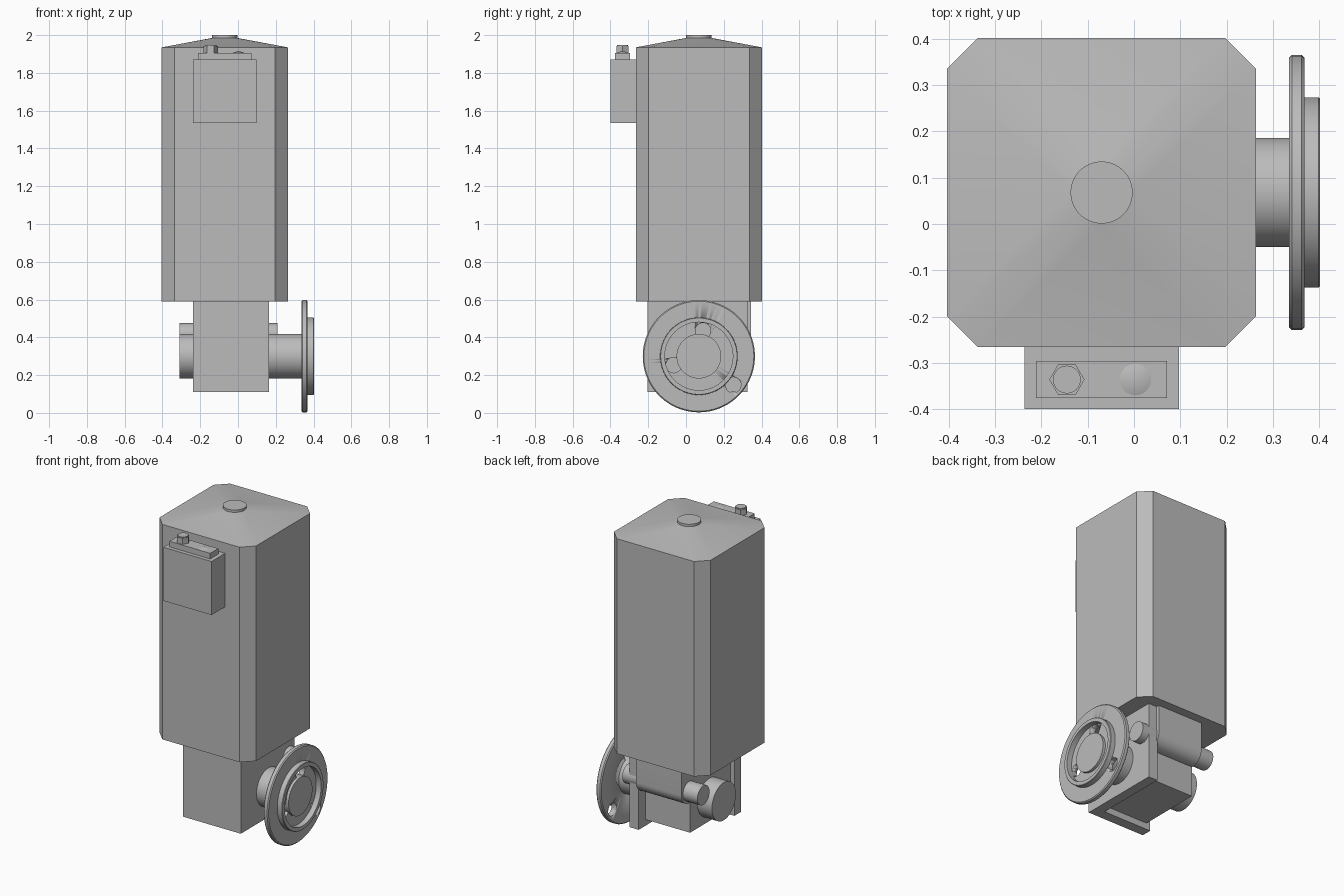
import bpy, bmesh, math
from mathutils import Matrix, Vector

cube = bpy.data.objects.get("Cube")
if cube:
    bpy.data.objects.remove(cube)

grey = bpy.data.materials.new("machine grey")
grey.use_nodes = True
colour = (0.5, 0.5, 0.5, 1)
grey.diffuse_color = colour
grey.node_tree.nodes["Principled BSDF"].inputs["Base Color"].default_value = colour


def finish(name, bm, smooth=False):
    bmesh.ops.recalc_face_normals(bm, faces=bm.faces)
    mesh = bpy.data.meshes.new(name)
    bm.to_mesh(mesh)
    bm.free()
    mesh.materials.append(grey)
    obj = bpy.data.objects.new(name, mesh)
    bpy.context.collection.objects.link(obj)
    if smooth:
        bpy.ops.object.select_all(action='DESELECT')
        obj.select_set(True)
        bpy.context.view_layer.objects.active = obj
        bpy.ops.object.shade_smooth_by_angle(angle=math.radians(30))
    return obj


def box(name, x, y, z):
    bm = bmesh.new()
    bmesh.ops.create_cube(bm, size=1)
    for v in bm.verts:
        v.co = [a + (b - a) * (c + 0.5) for (a, b), c in zip((x, y, z), v.co)]
    return finish(name, bm)


def extrude(name, points, direction):
    bm = bmesh.new()
    face = bm.faces.new([bm.verts.new(p) for p in points])
    new = bmesh.ops.extrude_face_region(bm, geom=[face], use_keep_orig=True)["geom"]
    bmesh.ops.translate(bm, vec=direction, verts=[g for g in new if isinstance(g, bmesh.types.BMVert)])
    return finish(name, bm, True)


def lathe(name, profile, origin, axis='X', sides=64):
    """Spin closed (radius, distance) profile about an axis through origin."""
    bm = bmesh.new()
    rings = []
    for r, d in profile:
        n = 1 if r == 0 else sides
        ring = []
        for i in range(n):
            a = math.tau * i / sides
            u, w = r * math.cos(a), r * math.sin(a)
            p = (d, u, w) if axis == 'X' else (u, w, d)
            ring.append(bm.verts.new(Vector(p) + Vector(origin)))
        rings.append(ring)
    for a, b in zip(rings, rings[1:]):
        for i in range(sides):
            quad = [a[i % len(a)], a[(i + 1) % len(a)], b[(i + 1) % len(b)], b[i % len(b)]]
            bm.faces.new(list(dict.fromkeys(quad)))
    return finish(name, bm, True)


def rod(name, r, start, end, origin, axis='X', sides=64):
    return lathe(name, [(0, start), (r, start), (r, end), (0, end)], origin, axis, sides)


# Motor housing: square column with chamfered corners
CX, CY, HALF, CUT = -0.07, 0.068, 0.334, 0.067
inner = HALF - CUT
octagon = []
for sx, sy in ((1, 1), (-1, 1), (-1, -1), (1, -1)):
    pair = [(sx * HALF, sy * inner), (sx * inner, sy * HALF)]
    octagon += pair if sx * sy > 0 else pair[::-1]
outline = [(CX + u, CY + v) for u, v in octagon]
extrude("motor_housing", [(x, y, 0.59) for x, y in outline], (0, 0, 1.345))

# Sloping roof lofted from the column outline to a circle
bm = bmesh.new()
low = [bm.verts.new((x, y, 1.935)) for x, y in outline]
high = [bm.verts.new((CX + 0.067 * math.cos(math.tau * i / 32),
                      CY + 0.067 * math.sin(math.tau * i / 32), 1.985)) for i in range(32)]
edges = [bm.edges.new((ring[i], ring[i - 1])) for ring in (low, high) for i in range(len(ring))]
bmesh.ops.bridge_loops(bm, edges=edges)
finish("motor_roof", bm, True)
rod("roof_cap", 0.067, 1.975, 2.0, (CX, CY, 0), 'Z')

# Connector box with lid, hexagon bolt and conical button
box("connector_box", (-0.237, 0.097), (-0.40, -0.26), (1.535, 1.87))
box("connector_lid", (-0.212, 0.071), (-0.376, -0.296), (1.87, 1.905))
rod("connector_bolt", 0.038, 1.905, 1.942, (-0.145, -0.336, 0), 'Z', 6)
rod("bolt_top", 0.03, 1.94, 1.948, (-0.145, -0.336, 0), 'Z', 32)
lathe("connector_button", [(0.034, 1.905), (0, 1.916)], (0.003, -0.336, 0), 'Z', 32)

# Gearbox: inner block with a front and a side plate
box("gearbox_block", (-0.21, 0.11), (-0.15, 0.26), (0.15, 0.59))
box("gearbox_front_plate", (-0.237, 0.163), (-0.205, -0.14), (0.11, 0.59))
box("gearbox_side_plate", (0.10, 0.163), (-0.14, 0.325), (0.11, 0.59))

# Worm housing with rounded underside, and its shaft
WY, WZ, WR = 0.27, 0.415, 0.075
arc = [(WY + WR * math.cos(a), WZ - WR * math.sin(a))
       for a in (math.pi * i / 24 for i in range(25))]
section = arc + [(WY - WR, 0.59), (WY + WR, 0.59)]
extrude("worm_housing", [(-0.21, y, z) for y, z in section], (0.315, 0, 0))
rod("worm_shaft", 0.06, -0.31, 0.21, (0, WY, WZ), sides=48)

# Output hub on both sides
AXLE = (0, 0.068, 0.30)
rod("output_stub", 0.118, -0.31, -0.20, AXLE)
rod("output_hub", 0.118, 0.15, 0.385, AXLE)

# Output flange disc with three drilled holes
E = 0.006
flange = lathe("output_flange", [
    (0.1, 0.335), (0.297 - E, 0.335), (0.297, 0.335 + E), (0.297, 0.368 - E),
    (0.297 - E, 0.368), (0.1, 0.368), (0.1, 0.335)], AXLE, sides=96)
bm = bmesh.new()
bm.from_mesh(flange.data)
bmesh.ops.remove_doubles(bm, verts=bm.verts, dist=0.0001)
bm.to_mesh(flange.data)
bm.free()
for y, z in ((0.25, 0.148), (0.09, 0.435), (-0.065, 0.253)):
    cutter = rod("flange_hole_cutter", 0.041, 0.30, 0.366 + 0.04, (0, y, z), sides=32)
    cutter.hide_render = True
    cutter.hide_viewport = True
    mod = flange.modifiers.new("hole", 'BOOLEAN')
    mod.operation = 'DIFFERENCE'
    mod.solver = 'EXACT'
    mod.object = cutter

# Raised locating ring on the flange
lathe("flange_ring", [(0.18, 0.366), (0.205, 0.366), (0.205, 0.402 - E / 2), (0.205 - E / 2, 0.402),
                      (0.18, 0.402), (0.18, 0.366)], AXLE, sides=96)
